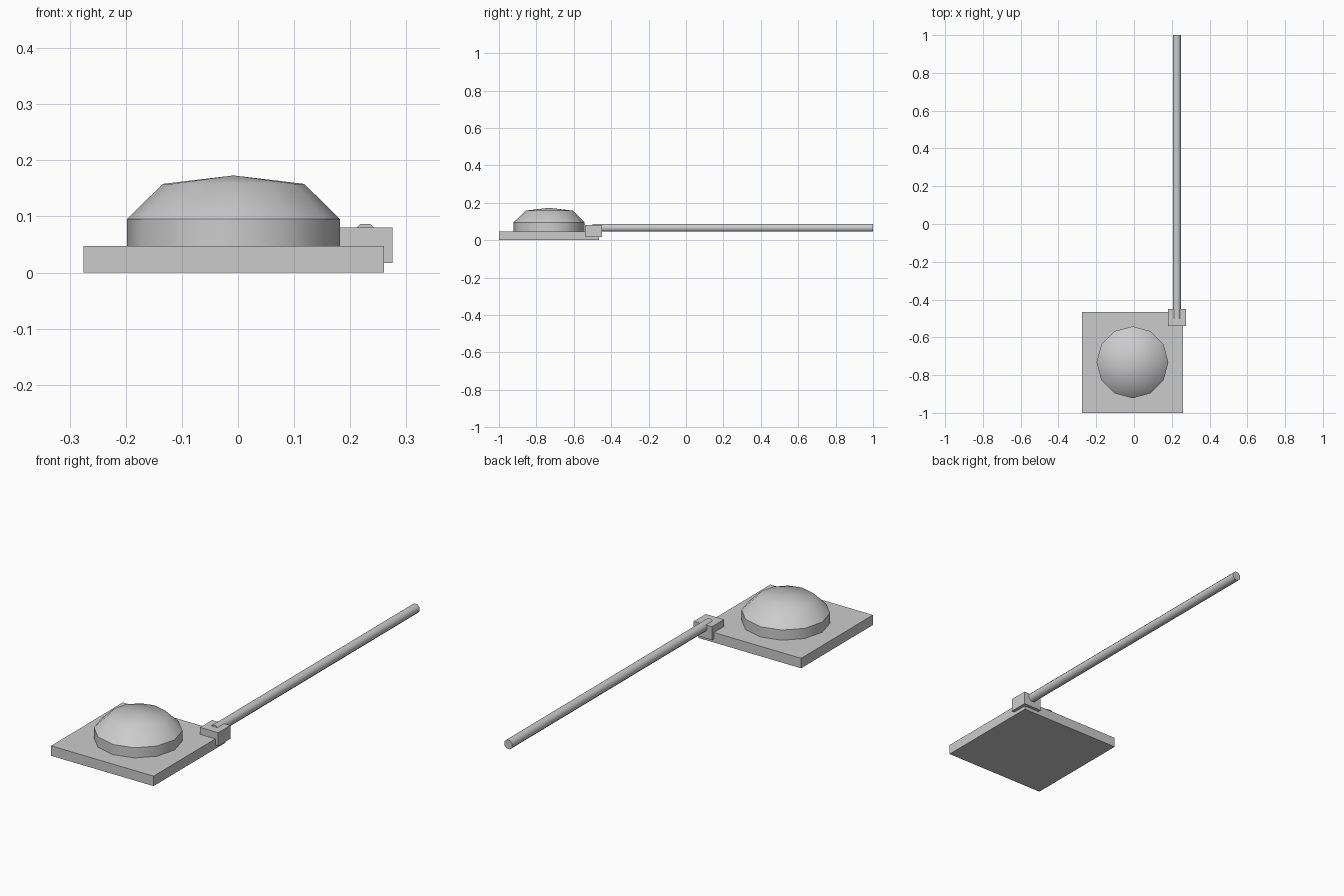
import bpy, bmesh, math
from mathutils import Matrix

if "Cube" in bpy.data.objects:
    bpy.data.objects.remove(bpy.data.objects["Cube"])

grey = bpy.data.materials.new("light grey")
grey.diffuse_color = (0.6, 0.6, 0.6, 1)
grey.use_nodes = True
grey.node_tree.nodes["Principled BSDF"].inputs["Base Color"].default_value = grey.diffuse_color


def finish(name, bm, smooth=None):
    bmesh.ops.recalc_face_normals(bm, faces=bm.faces)
    mesh = bpy.data.meshes.new(name)
    bm.to_mesh(mesh)
    bm.free()
    mesh.materials.append(grey)
    ob = bpy.data.objects.new(name, mesh)
    bpy.context.collection.objects.link(ob)
    if smooth:
        bpy.ops.object.select_all(action='DESELECT')
        ob.select_set(True)
        bpy.context.view_layer.objects.active = ob
        bpy.ops.object.shade_smooth_by_angle(angle=math.radians(smooth))


def box(name, lo, hi):
    bm = bmesh.new()
    bmesh.ops.create_cube(bm, size=1)
    for v in bm.verts:
        v.co = [(a + b) / 2 + c * (b - a) for a, b, c in zip(lo, hi, v.co)]
    finish(name, bm)


# Square base plate and the block clamped to its corner
box("base_plate", (-0.275, -1.0, 0.0), (0.26, -0.465, 0.047))
box("handle_block", (0.18, -0.54, 0.017), (0.275, -0.45, 0.08))

# Twelve-sided dome: straight wall, sloped shoulder, shallow cap
bm = bmesh.new()
rings = []
for r, z in ((0.19, 0.047), (0.19, 0.095), (0.126, 0.158)):
    rings.append([bm.verts.new((-0.008 + r * math.cos(i * math.tau / 12),
                                -0.732 + r * math.sin(i * math.tau / 12), z))
                  for i in range(12)])
tip = bm.verts.new((-0.008, -0.732, 0.173))
for i in range(12):
    j = (i + 1) % 12
    for a, b in zip(rings, rings[1:]):
        bm.faces.new((a[i], a[j], b[j], b[i]))
    bm.faces.new((rings[-1][i], rings[-1][j], tip))
bm.faces.new(rings[0][::-1])
finish("dome", bm, 40)

# Eight-sided handle rod, flat side up, running backwards
bm = bmesh.new()
place = (Matrix.Translation((0.227, 0.25, 0.066)) @ Matrix.Rotation(math.pi / 2, 4, 'X')
         @ Matrix.Rotation(math.pi / 8, 4, 'Z'))
bmesh.ops.create_cone(bm, cap_ends=True, segments=8, radius1=0.0225, radius2=0.0225,
                      depth=1.5, matrix=place)
finish("handle_rod", bm, 50)
